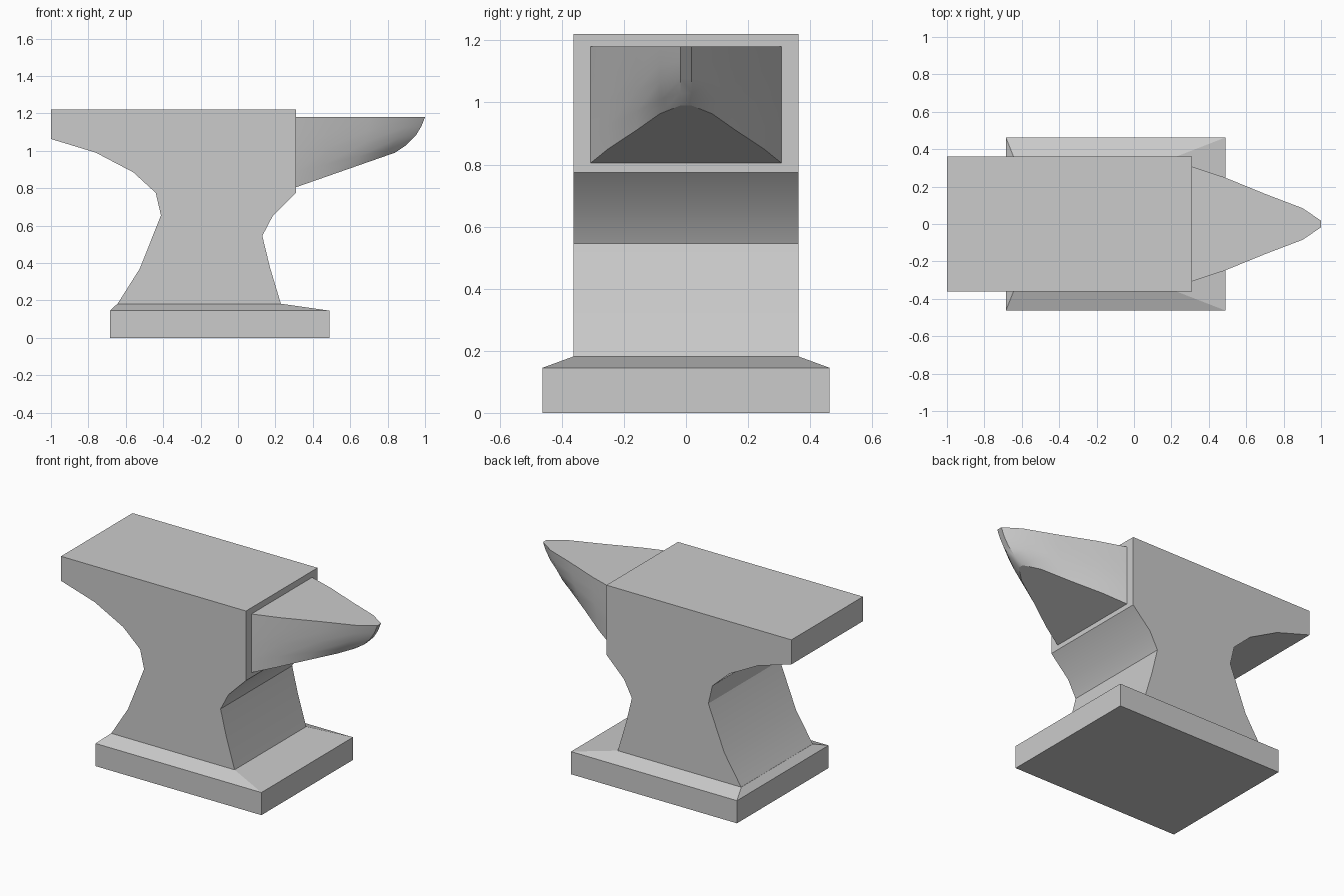
import bpy, bmesh, math

if "Cube" in bpy.data.objects:
    bpy.data.objects.remove(bpy.data.objects["Cube"])


def finish(name, bm, angle=30):
    bmesh.ops.recalc_face_normals(bm, faces=bm.faces)
    mesh = bpy.data.meshes.new(name)
    bm.to_mesh(mesh)
    bm.free()
    obj = bpy.data.objects.new(name, mesh)
    bpy.context.collection.objects.link(obj)
    bpy.ops.object.select_all(action='DESELECT')
    obj.select_set(True)
    bpy.context.view_layer.objects.active = obj
    bpy.ops.object.shade_smooth_by_angle(angle=math.radians(angle))
    return obj


def loft(name, rings, angle=30):
    """Skin a row of closed rings and cap both ends."""
    bm = bmesh.new()
    rows = [[bm.verts.new(p) for p in ring] for ring in rings]
    n = len(rows[0])
    for a, b in zip(rows, rows[1:]):
        for i in range(n):
            j = (i + 1) % n
            bm.faces.new((a[i], a[j], b[j], b[i]))
    bm.faces.new(rows[0])
    bm.faces.new(rows[-1])
    return finish(name, bm, angle)


# Body: side profile extruded across the width
profile = [(-1, 1.22), (0.31, 1.22), (0.31, 0.775), (0.185, 0.65),
           (0.13, 0.545), (0.17, 0.38), (0.23, 0.18), (-0.645, 0.18),
           (-0.525, 0.37), (-0.412, 0.655), (-0.44, 0.775),
           (-0.56, 0.885), (-0.76, 0.99), (-1, 1.063)]
loft("body", [[(x, y, z) for x, z in profile] for y in (-0.362, 0.362)])


# Base: slab with a sloped top
def rect(x0, x1, w, z):
    return [(x0, -w, z), (x1, -w, z), (x1, w, z), (x0, w, z)]


loft("base", [rect(-0.685, 0.49, 0.463, 0), rect(-0.685, 0.49, 0.463, 0.145),
              rect(-0.645, 0.23, 0.362, 0.182)], 5)

# Horn: flat top and underside, tapering to an upswept tip
# each level runs from the root height to a tip point (x, z)
levels = [(1.18, 1.0, 1.18), (1.08, 0.98, 1.13), (0.99, 0.95, 1.08),
          (0.89, 0.90, 1.03), (0.805, 0.84, 0.99)]
stations = [(0, 0.307), (0.25, 0.25), (0.57, 0.16), (0.855, 0.085), (1, 0.018)]
rings = []
for f, w in stations:
    side = [(0.31 + (tx - 0.31) * f, w, rz + (tz - rz) * f)
            for rz, tx, tz in levels]
    rings.append(side + [(x, -y, z) for x, y, z in reversed(side)])
loft("horn", rings)
